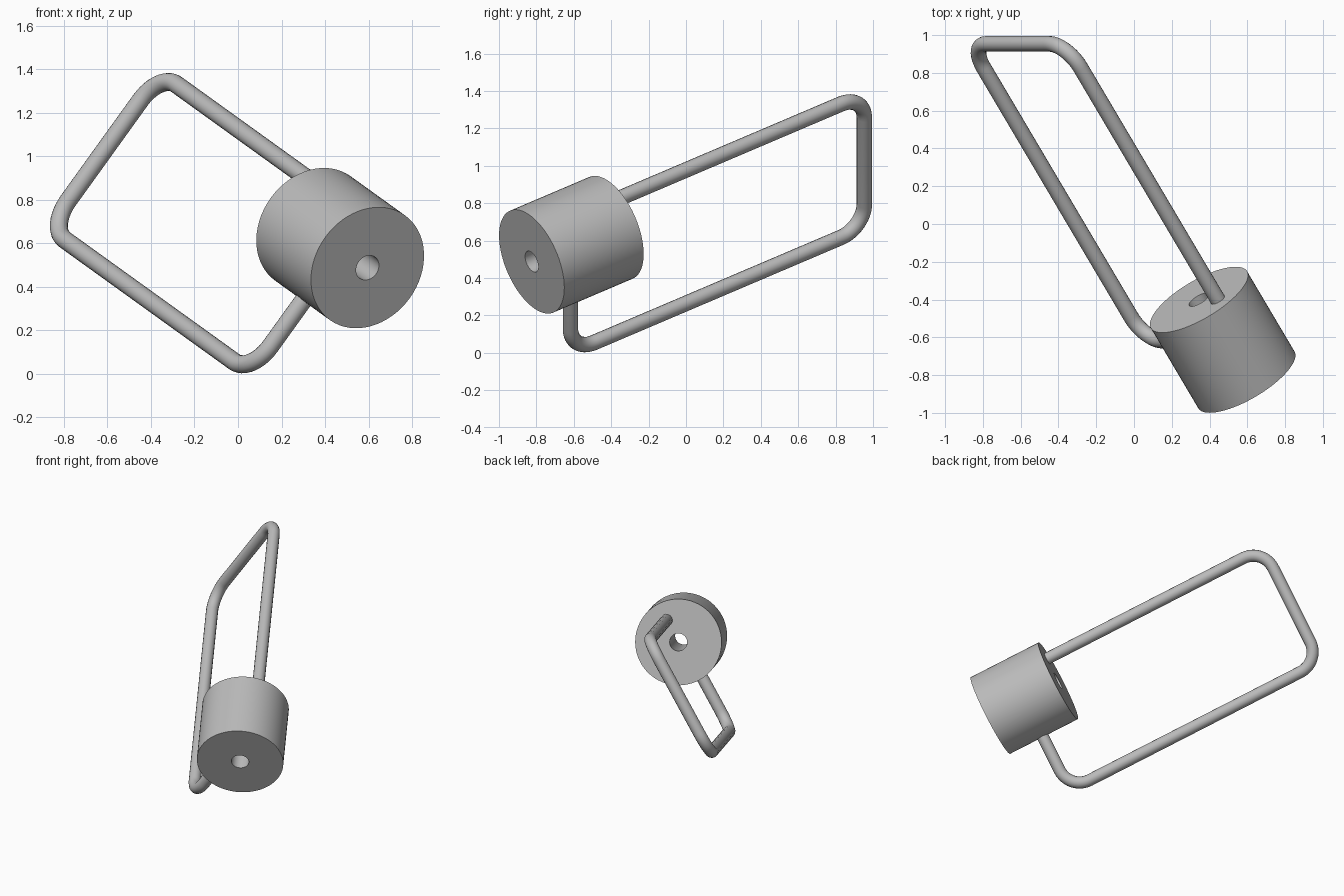
import bpy, bmesh, math
from mathutils import Matrix, Vector

old = bpy.data.objects.get("Cube")
if old:
    bpy.data.objects.remove(old, do_unlink=True)

grey = bpy.data.materials.new("light grey")
grey.use_nodes = True
grey.diffuse_color = (0.5, 0.5, 0.5, 1)
grey.node_tree.nodes["Principled BSDF"].inputs["Base Color"].default_value = (0.5, 0.5, 0.5, 1)

# Tilted frame: local z runs along the barrel axis, local x across the loop
axis = Vector((-0.478, 0.808, 0.344)).normalized()
across = Vector((axis.z, 0, -axis.x)).normalized()
side = axis.cross(across)
frame = Matrix((across, side, axis)).transposed().to_4x4()
frame.translation = (0.595, -0.825, 0.4875)


def finish(obj):
    obj.matrix_world = frame
    bpy.ops.object.select_all(action='DESELECT')
    obj.select_set(True)
    bpy.context.view_layer.objects.active = obj
    if obj.type == 'CURVE':
        bpy.ops.object.convert(target='MESH')
    bpy.ops.object.shade_smooth_by_angle(angle=math.radians(35))


# Barrel with a through hole, turned from a rectangular section
def barrel(name, outer, inner, length):
    bm = bmesh.new()
    corners = [(inner, 0), (outer, 0), (outer, length), (inner, length)]
    verts = [bm.verts.new((r, 0, z)) for r, z in corners]
    edges = [bm.edges.new((verts[i], verts[(i + 1) % 4])) for i in range(4)]
    bmesh.ops.spin(bm, geom=verts + edges, cent=(0, 0, 0), axis=(0, 0, 1),
                   angle=math.tau, steps=64, use_duplicate=False)
    bmesh.ops.remove_doubles(bm, verts=bm.verts, dist=0.0005)
    bmesh.ops.recalc_face_normals(bm, faces=bm.faces)
    mesh = bpy.data.meshes.new(name)
    bm.to_mesh(mesh)
    bm.free()
    mesh.materials.append(grey)
    obj = bpy.data.objects.new(name, mesh)
    bpy.context.collection.objects.link(obj)
    finish(obj)


# Round bar along a path whose inner corners are rounded by arcs
def bent_rod(name, path, radius, bend, steps=12):
    pts = [Vector((x, 0, z)) for x, z in path]
    line = [pts[0]]
    for before, corner, after in zip(pts, pts[1:], pts[2:]):
        a = (before - corner).normalized()
        b = (after - corner).normalized()
        centre = corner + bend * (a + b)
        for i in range(steps + 1):
            t = math.pi / 2 * i / steps
            line.append(centre - bend * (b * math.cos(t) + a * math.sin(t)))
    line.append(pts[-1])
    curve = bpy.data.curves.new(name, 'CURVE')
    curve.dimensions = '3D'
    curve.bevel_depth = radius
    curve.bevel_resolution = 6
    curve.use_fill_caps = True
    spline = curve.splines.new('POLY')
    spline.points.add(len(line) - 1)
    for p, co in zip(spline.points, line):
        p.co = (*co, 1)
    curve.materials.append(grey)
    obj = bpy.data.objects.new(name, curve)
    bpy.context.collection.objects.link(obj)
    finish(obj)


barrel("barrel", 0.296, 0.06, 0.525)
bent_rod("bent_rod", [(0.171, 0.3), (0.171, 2.201), (-0.708, 2.201),
                      (-0.708, 0.257), (-0.17, 0.257)], 0.0415, 0.155)
